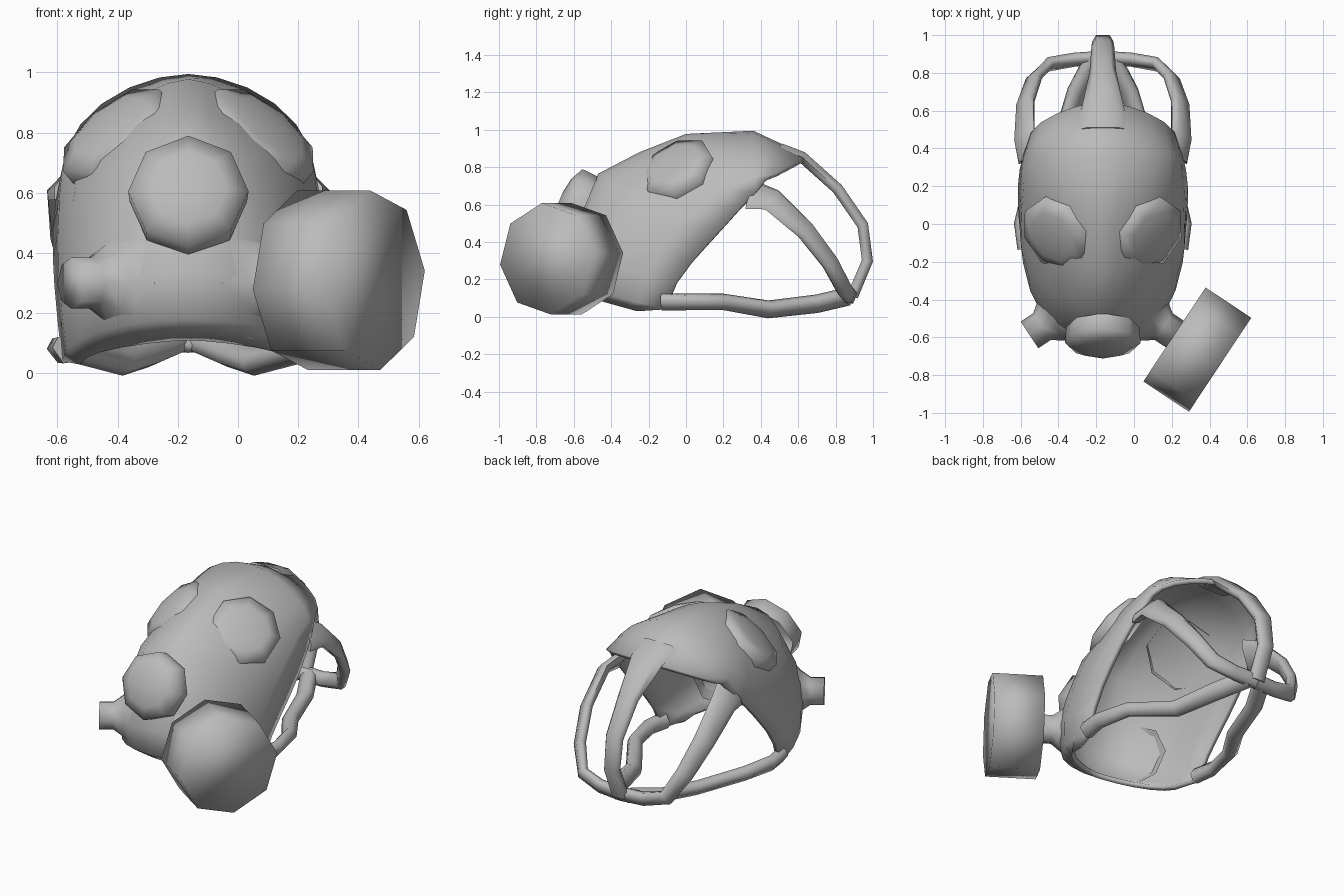
import bpy, bmesh, math
from mathutils import Vector

if "Cube" in bpy.data.objects:
    bpy.data.objects.remove(bpy.data.objects["Cube"], do_unlink=True)

MID = -0.165   # the face is symmetric about this x
SEG = 6        # shell segments from centre line to rim

grey = bpy.data.materials.new("rubber grey")
grey.use_nodes = True
grey.diffuse_color = (0.5, 0.5, 0.5, 1)
grey.node_tree.nodes["Principled BSDF"].inputs["Base Color"].default_value = (0.5, 0.5, 0.5, 1)


def finish(bm, name, angle):
    bmesh.ops.remove_doubles(bm, verts=bm.verts, dist=0.0005)
    bmesh.ops.recalc_face_normals(bm, faces=bm.faces)
    mesh = bpy.data.meshes.new(name)
    bm.to_mesh(mesh)
    bm.free()
    mesh.materials.append(grey)
    ob = bpy.data.objects.new(name, mesh)
    bpy.context.collection.objects.link(ob)
    bpy.ops.object.select_all(action='DESELECT')
    ob.select_set(True)
    bpy.context.view_layer.objects.active = ob
    bpy.ops.object.shade_smooth_by_angle(angle=math.radians(angle))
    return ob


def bridge(bm, rings, closed=True):
    for a, b in zip(rings, rings[1:]):
        n = len(a)
        for i in range(n if closed else n - 1):
            j = (i + 1) % n
            bm.faces.new((a[i], a[j], b[j], b[i]))


def lathe(name, profile, centre, axis, turn=0.0, sides=8):
    """Turn (radius, distance) pairs about an axis; cap the far end only."""
    axis = Vector(axis).normalized()
    u = Vector((0, 0, 1)).cross(axis).normalized()
    v = axis.cross(u)
    c = Vector(centre) + Vector((MID, 0, 0))
    bm = bmesh.new()
    rings = []
    for r, h in profile:
        angles = [turn + math.tau * i / sides for i in range(sides)]
        rings.append([bm.verts.new(c + axis * h + (u * math.cos(a) + v * math.sin(a)) * r)
                      for a in angles])
    bridge(bm, rings)
    bm.faces.new(rings[-1])
    return finish(bm, name, 100)


def strap(name, path, widths, thick, side=1):
    """Sweep a flat six-sided band along a path, facing away from the head."""
    pts = [Vector((MID + side * x, y, z)) for x, y, z in path]
    head = Vector((MID, 0.2, 0.4))
    bm = bmesh.new()
    rings = []
    for i, p in enumerate(pts):
        t = (pts[min(i + 1, len(pts) - 1)] - pts[max(i - 1, 0)]).normalized()
        out = p - head
        out = (out - t * out.dot(t)).normalized()
        wide = t.cross(out)
        section = [(1, 0), (.65, 1), (-.65, 1), (-1, 0), (-.65, -1), (.65, -1)]
        rings.append([bm.verts.new(p + wide * a * widths[i] + out * b * thick)
                      for a, b in section])
    bridge(bm, rings)
    bm.faces.new(rings[0])
    bm.faces.new(rings[-1])
    return finish(bm, name, 80)


# Face shell: each section runs from the centre line to the side rim
# (centre y, centre z, rim y, rim z, half width, fullness)
stations = [
    (-.55, .11, -.26, .03, .36, 1.4),
    (-.65, .18, -.11, .04, .42, 1),
    (-.655, .34, -.05, .18, .435, .85),
    (-.60, .50, .03, .29, .445, .9),
    (-.47, .765, .11, .38, .45, 1.15),
    (-.25, .88, .20, .48, .45, 1.4),
    (0, .978, .29, .58, .44, 1.4),
    (.36, .995, .37, .66, .42, 1.1),
    (.65, .86, .43, .735, .40, 1.45),
]
bm = bmesh.new()
rows = []
for cy, cz, ry, rz, w, power in stations:
    row = []
    for i in range(-SEG, SEG + 1):
        a = abs(i) / SEG * math.pi / 2
        f = 1 - math.cos(a)
        x = math.copysign(w * math.sin(a) ** power, i)
        row.append(bm.verts.new((MID + x, cy + (ry - cy) * f, cz + (rz - cz) * f)))
    rows.append(row)
bridge(bm, rows, closed=False)
shell = finish(bm, "face_shell", 60)
solid = shell.modifiers.new("wall", 'SOLIDIFY')
solid.thickness = 0.03
solid.offset = -1

# Front boss
lathe("front_boss", [(.195, -.09), (.2, .0), (.13, .035), (.05, .05)],
      (0, -.63, .605), (0, -.92, .38))

# Filter canister on its port
lathe("filter_canister", [(.002, -.145), (.3, -.145), (.3, .145)],
      (.5, -.665, .31), (.83, -.55, 0), math.radians(6))

# Eye pieces, cheek ports, temple and jaw straps on both sides
for side, label in ((1, "left"), (-1, "right")):
    lathe(label + "_eye_piece", [(.21, -.05), (.21, .01), (.14, .035), (.05, .045)],
          (side * .25, -.055, .80), (side * .58, -.40, .72), math.pi / 8)
    lathe(label + "_cheek_port", [(.2, -.16), (.13, -.1), (.085, -.04), (.085, .04)],
          (side * .355, -.565, .30), (side * .83, -.55, 0))
    strap(label + "_temple_strap",
          [(.385, .35, .65), (.415, .46, .625), (.41, .64, .46), (.365, .77, .29),
           (.29, .845, .15), (.15, .87, .115), (0, .88, .11)],
          [.10, .08, .065, .055, .05, .045, .045], .028, side)
    strap(label + "_jaw_strap",
          [(.405, -.13, .08), (.425, .0, .08), (.38, .2, .08), (.22, .44, .04),
           (.14, .70, .07), (.05, .87, .11)],
          [.05, .045, .042, .05, .055, .055], .035, side)

# Crown strap over the back of the head
strap("crown_strap",
      [(0, .50, .90), (0, .62, .855), (0, .81, .685), (0, .945, .49), (0, .97, .3), (0, .89, .11)],
      [.13, .11, .07, .06, .055, .055], .03)
